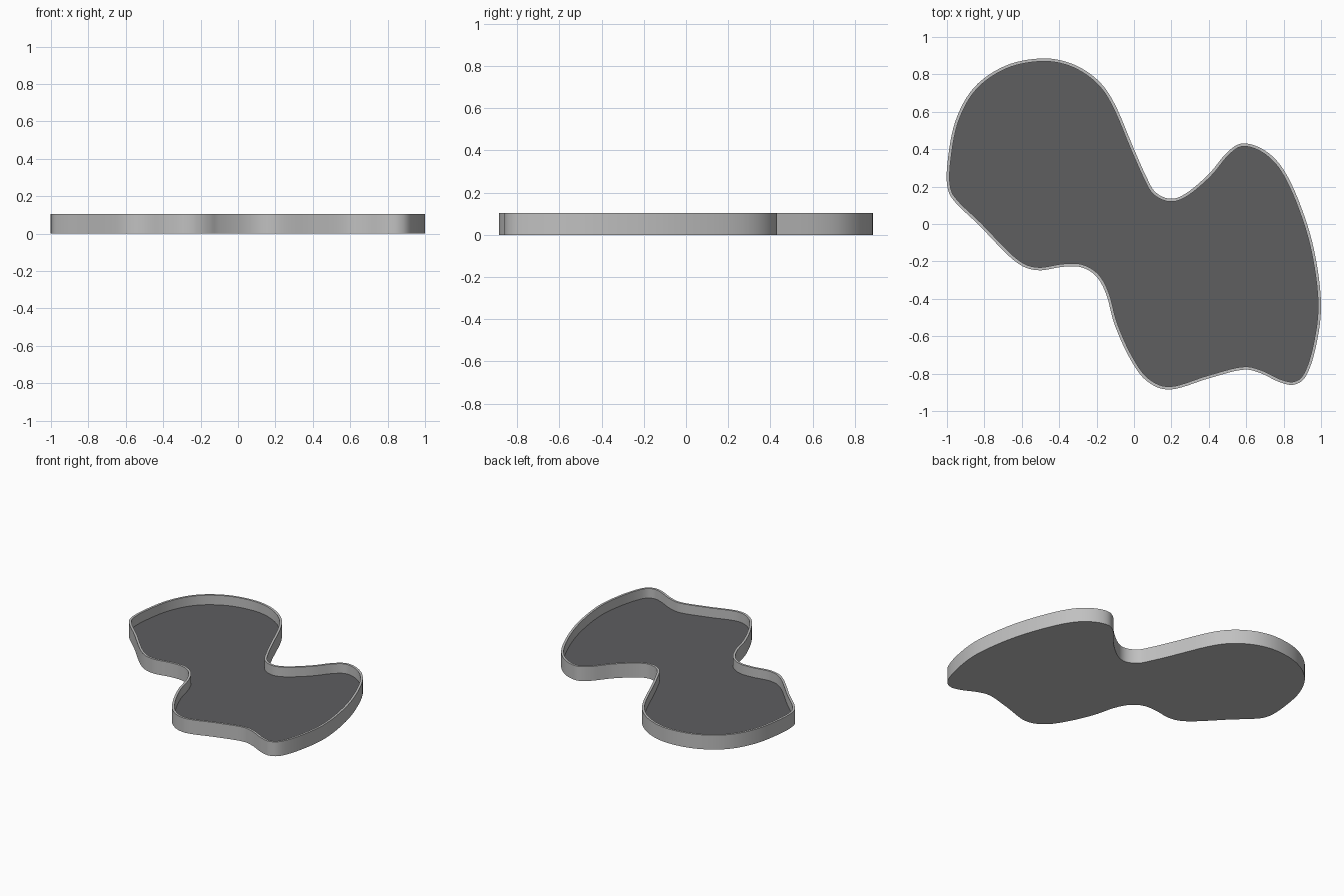
import bpy
import bmesh
from mathutils import Vector

HEIGHT = 0.104
FLOOR = 0.035
WALL = 0.016
STEPS = 6

cube = bpy.data.objects.get("Cube")
if cube:
    bpy.data.objects.remove(cube, do_unlink=True)


def make_material(name, color):
    mat = bpy.data.materials.new(name)
    mat.use_nodes = True
    mat.diffuse_color = color
    shader = next(n for n in mat.node_tree.nodes if n.type == 'BSDF_PRINCIPLED')
    shader.inputs["Base Color"].default_value = color
    return mat


# Clockwise control points of the free-form outline
CONTROL = [Vector(p) for p in (
    (-.5, .885), (-.34, .86), (-.2, .775), (-.105, .645), (0, .4), (.067, .25),
    (.115, .17), (.195, .135), (.28, .165), (.4, .267), (.5, .385), (.585, .431),
    (.7, .393), (.8, .29), (.89, .1), (.963, -.14), (1, -.42), (.976, -.64),
    (.924, -.805), (.86, -.858), (.78, -.846), (.67, -.795), (.575, -.78),
    (.4, -.825), (.195, -.885), (.067, -.838), (-.024, -.715), (-.104, -.537),
    (-.147, -.38), (-.2, -.282), (-.28, -.232), (-.38, -.229), (-.52, -.247),
    (-.64, -.196), (-.83, -.005), (-.95, .11), (-.996, .19), (-.997, .33),
    (-.955, .55), (-.855, .73), (-.69, .845))]


def smooth_loop(points):
    """Closed spline through the control points."""
    result = []
    count = len(points)
    for i in range(count):
        a, b, c, d = (points[(i + k) % count] for k in (-1, 0, 1, 2))
        for s in range(STEPS):
            t = s / STEPS
            result.append(0.5 * (2 * b + (c - a) * t
                                 + (2 * a - 5 * b + 4 * c - d) * t ** 2
                                 + (3 * b - a - 3 * c + d) * t ** 3))
    return result


def inset(points, distance):
    """Move a clockwise loop inwards by the given distance."""
    result = []
    for i, p in enumerate(points):
        along = (points[(i + 1) % len(points)] - points[i - 1]).normalized()
        result.append(p + Vector((along.y, -along.x)) * distance)
    return result


def build(name, rings, material, face_up):
    """Bridge (loop, height) rings and fill the first, facing up or down."""
    bm = bmesh.new()
    loops = [[bm.verts.new((p.x, p.y, z)) for p in loop] for loop, z in rings]
    for low, high in zip(loops, loops[1:]):
        for i in range(len(low)):
            bm.faces.new((low[i - 1], high[i - 1], high[i], low[i]))
    bm.faces.new(loops[0][::-1] if face_up else loops[0])
    mesh = bpy.data.meshes.new(name)
    bm.to_mesh(mesh)
    bm.free()
    obj = bpy.data.objects.new(name, mesh)
    bpy.context.collection.objects.link(obj)
    mesh.materials.append(material)
    bpy.ops.object.select_all(action='DESELECT')
    obj.select_set(True)
    bpy.context.view_layer.objects.active = obj
    bpy.ops.object.shade_smooth_by_angle()


light_grey = make_material("light grey", (0.53, 0.53, 0.53, 1))
dark_grey = make_material("dark grey", (0.112, 0.112, 0.117, 1))

outer = smooth_loop(CONTROL)
inner = inset(outer, WALL)

# Tray body: underside, outer wall, rim and inner wall
build("tray_body", [(outer, 0), (outer, HEIGHT), (inner, HEIGHT), (inner, FLOOR)],
      light_grey, False)

# Dark panel that fills the tray
build("floor_panel", [(inner, FLOOR)], dark_grey, True)
